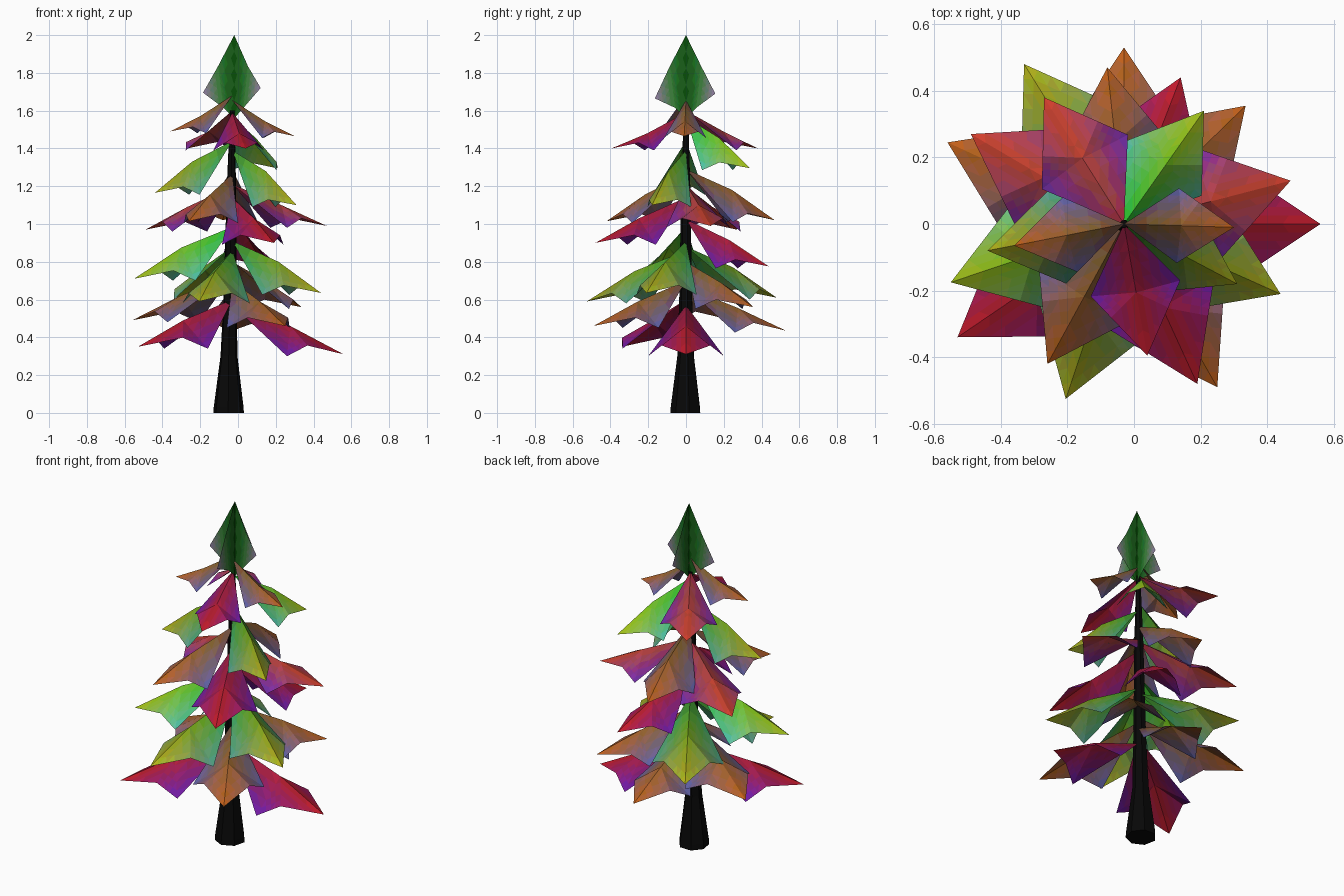
import bpy, math
from mathutils import Vector

if "Cube" in bpy.data.objects:
    bpy.data.objects.remove(bpy.data.objects["Cube"])

AXIS = Vector((-0.03, 0, 0))
STEP = 16      # colour rounding, keeps the number of materials small
palette = {}


def paint(rgb):
    """Material for a screen colour 0-255, shared between similar colours."""
    key = tuple(round(c / STEP) * STEP for c in rgb)
    if key not in palette:
        m = bpy.data.materials.new("paint_%d_%d_%d" % key)
        m.diffuse_color = (*[(min(c, 255) / 255) ** 2.2 for c in key], 1)
        m.use_nodes = True
        m.node_tree.nodes["Principled BSDF"].inputs["Base Color"].default_value = m.diffuse_color
        palette[key] = m
    return palette[key]


def make_object(name, verts, faces, mats):
    """Mesh with one material per face."""
    me = bpy.data.meshes.new(name)
    me.from_pydata(verts, [], faces)
    slots = list(dict.fromkeys(mats))
    for m in slots:
        me.materials.append(m)
    for p, m in zip(me.polygons, mats):
        p.material_index = slots.index(m)
    ob = bpy.data.objects.new(name, me)
    bpy.context.collection.objects.link(ob)
    return ob


def shaded_mesh(name, points, colours, tris, n=5):
    """Split flat triangles into small ones to blend the corner colours."""
    verts, faces, mats, index = [], [], [], {}

    def vert(p):
        key = tuple(round(c, 5) for c in p)
        if key not in index:
            index[key] = len(verts)
            verts.append(p)
        return index[key]

    for t in tris:
        a, b, c = (points[i] for i in t)
        ca, cb, cc = (Vector(colours[i]) for i in t)

        def at(i, j):
            return vert(a + (b - a) * (i / n) + (c - a) * (j / n))

        for i in range(n):
            for j in range(n - i):
                small = [((i, j), (i + 1, j), (i, j + 1))]
                if i + j < n - 1:
                    small.append(((i + 1, j), (i + 1, j + 1), (i, j + 1)))
                for s in small:
                    u = sum(q[0] for q in s) / (3 * n)
                    v = sum(q[1] for q in s) / (3 * n)
                    faces.append([at(*q) for q in s])
                    mats.append(paint(ca + (cb - ca) * u + (cc - ca) * v))
    make_object(name, verts, faces, mats)


# trunk: tapered seven-sided rings (z, radius, centre x)
N = 7
rings = [(0.0, 0.083, -0.05), (0.03, 0.081, -0.05), (0.3, 0.046, -0.048),
         (0.6, 0.036, -0.042), (1.2, 0.025, -0.035), (1.6, 0.012, -0.03)]
verts = [(cx + r * math.cos(2 * math.pi * i / N + 0.2), r * math.sin(2 * math.pi * i / N + 0.2), z)
         for z, r, cx in rings for i in range(N)]
faces = [(k * N + i, k * N + (i + 1) % N, (k + 1) * N + (i + 1) % N, (k + 1) * N + i)
         for k in range(len(rings) - 1) for i in range(N)]
faces += [tuple(reversed(range(N))), tuple(range(len(verts) - N, len(verts)))]
make_object("trunk", verts, faces, [paint((16, 16, 16))] * len(faces))

# bough colours: root, tip, side corner
TINTS = {
    "red": ((150, 25, 50), (195, 28, 45), (100, 30, 180)),
    "rust": ((160, 55, 60), (205, 65, 40), (105, 50, 180)),
    "orange": ((115, 85, 50), (190, 100, 32), (95, 90, 175)),
    "yellow": ((50, 145, 35), (178, 170, 25), (85, 165, 150)),
    "lime": ((40, 185, 40), (175, 200, 25), (85, 185, 170)),
}


# bough: ridged leaf drooping from the trunk, with a corner and a notch on each side
def bough(name, x, y, z, rise, tint):
    tip = Vector((x, y, z))
    out = Vector((x, y, 0)) - AXIS
    length = out.length
    d = out / length
    side = Vector((-d.y, d.x, 0))
    root_c, tip_c, corner_c = (Vector(c) for c in TINTS[tint])
    root = AXIS + Vector((0, 0, z + rise + 0.11))
    mid = AXIS + d * length * 0.52 + Vector((0, 0, z + rise))
    points = [root, mid, tip]
    colours = [root_c, root_c.lerp(tip_c, 0.55), tip_c]
    for s in (1, -1):
        wing = AXIS + d * length * 0.49 + side * s * length * 0.34 + Vector((0, 0, z - 0.01))
        notch = tip.lerp(wing, 0.64) + Vector((0, 0, 0.09 * length))
        points += [wing, notch]
        colours += [corner_c, tip_c.lerp(corner_c, 0.5)]
    tris = [(0, 1, 3), (1, 4, 3), (1, 2, 4), (0, 5, 1), (1, 5, 6), (1, 6, 2)]
    # outward faces point up
    tris = [t if (points[t[1]] - points[t[0]]).cross(points[t[2]] - points[t[0]]).z > 0
            else t[::-1] for t in tris]
    shaded_mesh(name, points, colours, tris)


# bough tips: x, y, z, rise of the ridge, tint
TIPS = [
    (0.56, 0.0, 0.31, 0.15, "red"), (-0.53, -0.34, 0.35, 0.14, "red"),
    (-0.03, 0.53, 0.435, 0.12, "orange"), (0.25, -0.49, 0.46, 0.13, "orange"),
    (-0.56, 0.245, 0.49, 0.13, "orange"), (0.335, 0.355, 0.56, 0.13, "orange"),
    (-0.205, -0.525, 0.59, 0.16, "yellow"), (-0.33, 0.48, 0.61, 0.16, "yellow"),
    (0.44, -0.21, 0.635, 0.165, "yellow"), (-0.55, -0.175, 0.71, 0.165, "lime"),
    (0.14, 0.44, 0.775, 0.14, "red"), (0.19, -0.48, 0.90, 0.13, "red"),
    (-0.49, 0.27, 0.97, 0.12, "rust"), (0.47, 0.13, 0.99, 0.11, "rust"),
    (-0.26, -0.42, 1.015, 0.14, "orange"), (-0.08, 0.47, 1.02, 0.16, "orange"),
    (0.31, -0.18, 1.10, 0.18, "yellow"), (-0.44, -0.08, 1.165, 0.165, "yellow"),
    (0.21, 0.34, 1.295, 0.16, "lime"), (-0.27, 0.38, 1.40, 0.09, "rust"),
    (0.04, -0.395, 1.40, 0.08, "red"), (-0.36, -0.065, 1.49, 0.08, "orange"),
    (0.30, -0.01, 1.465, 0.08, "orange"),
]
for i, t in enumerate(TIPS):
    bough(f"bough_{i + 1}", *t)

# treetop: four upright vanes crossing on the trunk axis (direction, corner radius, corner height)
core, rim, corner = (20, 85, 22), (50, 125, 50), (165, 135, 170)
for i, (dx, dy, r, z) in enumerate([(1, 0, 0.14, 1.72), (0, 1, 0.155, 1.69),
                                    (-1, 0, 0.165, 1.695), (0, -1, 0.165, 1.665)]):
    d = Vector((dx, dy, 0))
    profile = [(0, 1.56), (0, 2.0), (0.52, 1.835), (1, z), (0.35, 1.615)]
    points = [AXIS + Vector((0.01, 0, 0)) + d * r * a + Vector((0, 0, h)) for a, h in profile]
    shaded_mesh(f"treetop_vane_{i + 1}", points, [core, core, rim, corner, rim],
                [(0, 2, 1), (0, 4, 2), (4, 3, 2)])
